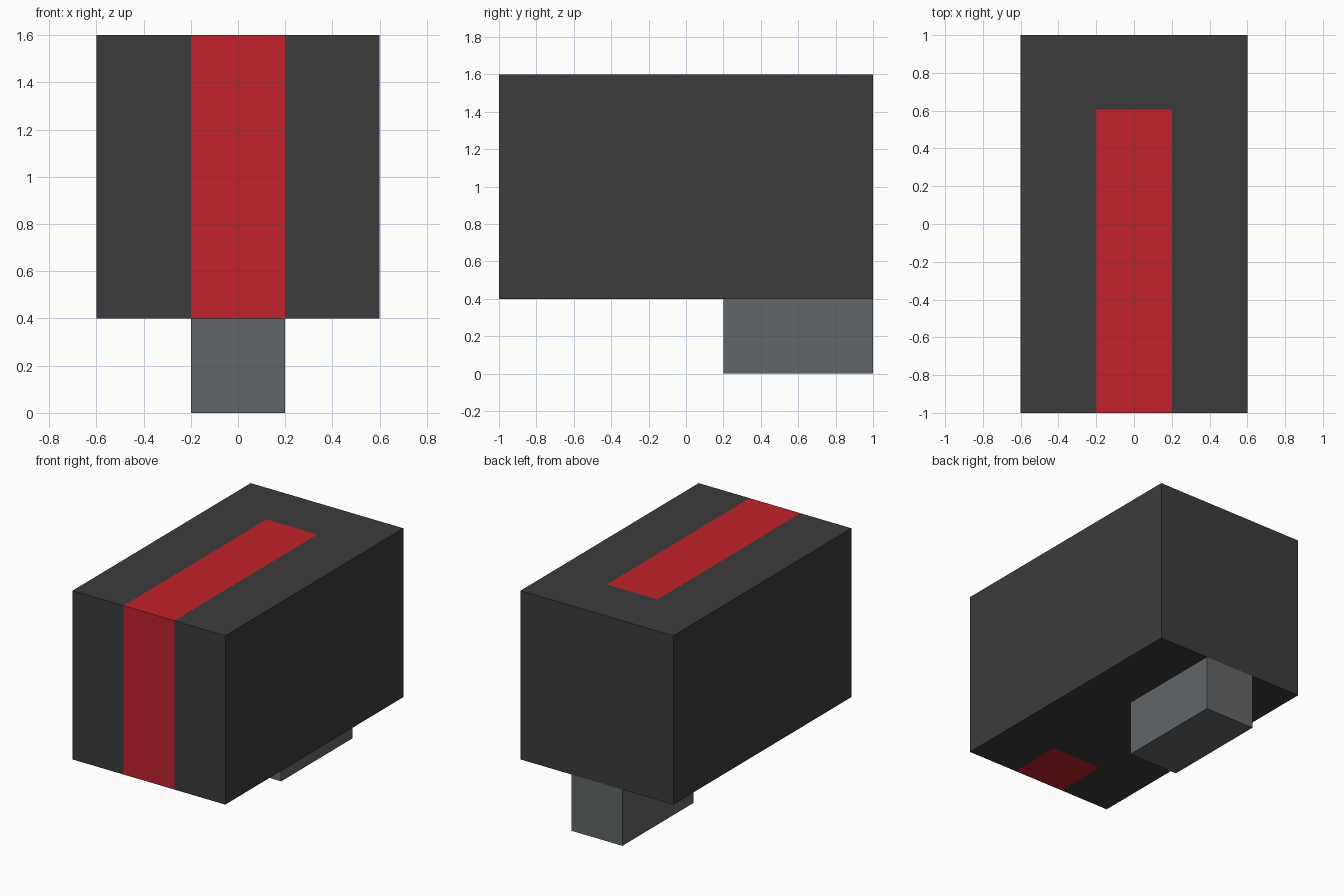
import bpy, bmesh
from mathutils import Matrix, Vector

if "Cube" in bpy.data.objects:
    bpy.data.objects.remove(bpy.data.objects["Cube"])


def material(name, rgb):
    # 8-bit sRGB to linear
    lin = [c / 255 / 12.92 if c <= 10 else ((c / 255 + 0.055) / 1.055) ** 2.4 for c in rgb]
    m = bpy.data.materials.new(name)
    m.diffuse_color = (*lin, 1)
    m.use_nodes = True
    m.node_tree.nodes["Principled BSDF"].inputs["Base Color"].default_value = m.diffuse_color
    return m


charcoal = material("charcoal", (60, 60, 60))
red = material("red", (193, 34, 45))
grey = material("slate_grey", (98, 102, 104))


def box(name, lo, hi, mats, cuts=(), rule=None):
    """Box between two corners, cut by axis planes, faces coloured by a rule."""
    lo, hi = Vector(lo), Vector(hi)
    bm = bmesh.new()
    bmesh.ops.create_cube(bm, size=1, matrix=Matrix.Translation((lo + hi) / 2)
                          @ Matrix.Diagonal((*(hi - lo), 1)))
    for axis, pos in cuts:
        n = Vector((0, 0, 0))
        n[axis] = 1
        bmesh.ops.bisect_plane(bm, geom=bm.verts[:] + bm.edges[:] + bm.faces[:],
                               plane_co=n * pos, plane_no=n)
    bm.normal_update()
    if rule:
        for f in bm.faces:
            f.material_index = rule(f.calc_center_median(), f.normal)
    me = bpy.data.meshes.new(name)
    bm.to_mesh(me)
    bm.free()
    for m in mats:
        me.materials.append(m)
    ob = bpy.data.objects.new(name, me)
    bpy.context.collection.objects.link(ob)


TOP_END, BOTTOM_END = 0.605, -0.6


def stripe(c, n):
    # stripe runs along the top, down the front and a little way underneath
    if abs(c.x) > 0.2:
        return 0
    return int(n.y < -0.5 or (n.z > 0.5 and c.y < TOP_END) or (n.z < -0.5 and c.y < BOTTOM_END))


# main block with the painted stripe
box("body", (-0.6, -1, 0.4), (0.6, 1, 1.6), [charcoal, red],
    [(0, -0.2), (0, 0.2), (1, TOP_END), (1, BOTTOM_END)], stripe)

# support under the rear
box("rear_neck", (-0.2, 0.2, 0), (0.2, 1, 0.4), [grey])
